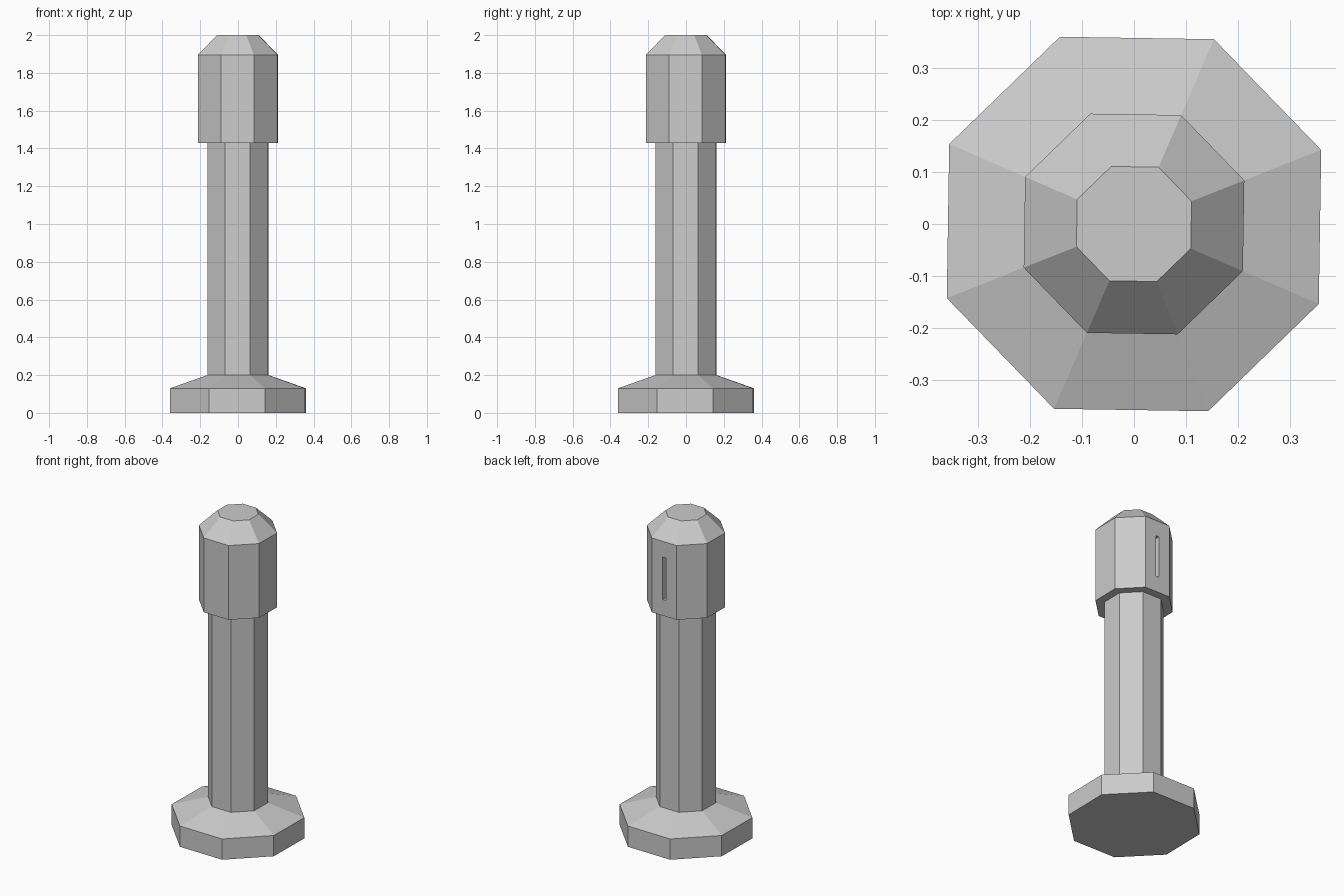
import bpy, bmesh
from math import radians, cos, sin, pi

if "Cube" in bpy.data.objects:
    bpy.data.objects.remove(bpy.data.objects["Cube"])

SIDES = 8
TURN = radians(-0.9)   # slight twist of the whole post


def octagon_part(name, profile, caps=True):
    """Stack octagonal rings given as (radius, z) pairs, bottom to top."""
    bm = bmesh.new()
    rings = []
    for r, z in profile:
        angles = [TURN + (i + 0.5) * 2 * pi / SIDES for i in range(SIDES)]
        rings.append([bm.verts.new((r * cos(a), r * sin(a), z)) for a in angles])
    for low, high in zip(rings, rings[1:]):
        for i in range(SIDES):
            j = (i + 1) % SIDES
            bm.faces.new((low[i], low[j], high[j], high[i]))
    if caps:
        bm.faces.new(rings[0][::-1])
        bm.faces.new(rings[-1])
    mesh = bpy.data.meshes.new(name)
    bm.to_mesh(mesh)
    bm.free()
    obj = bpy.data.objects.new(name, mesh)
    bpy.context.collection.objects.link(obj)
    return obj


# Foot with sloped top, plain shaft, chamfered head
octagon_part("foot", [(0.387, 0), (0.387, 0.13), (0.174, 0.20)])
octagon_part("shaft", [(0.174, 0.20), (0.174, 1.43)], caps=False)
head = octagon_part("head", [(0.228, 1.43), (0.228, 1.895), (0.119, 2.0)])

# Narrow upright slot in the back face of the head
face_y = 0.228 * cos(pi / SIDES)
bpy.ops.mesh.primitive_cube_add(
    size=1, location=(-face_y * sin(TURN), face_y * cos(TURN), 1.663),
    rotation=(0, 0, TURN))
cutter = bpy.context.object
cutter.name = "slot_cutter"
cutter.scale = (0.022, 0.07, 0.265)
cutter.hide_render = True

cut = head.modifiers.new("slot", 'BOOLEAN')
cut.operation = 'DIFFERENCE'
cut.solver = 'EXACT'
cut.object = cutter
bpy.context.view_layer.objects.active = head
bpy.ops.object.modifier_apply(modifier=cut.name)
bpy.data.objects.remove(cutter, do_unlink=True)
